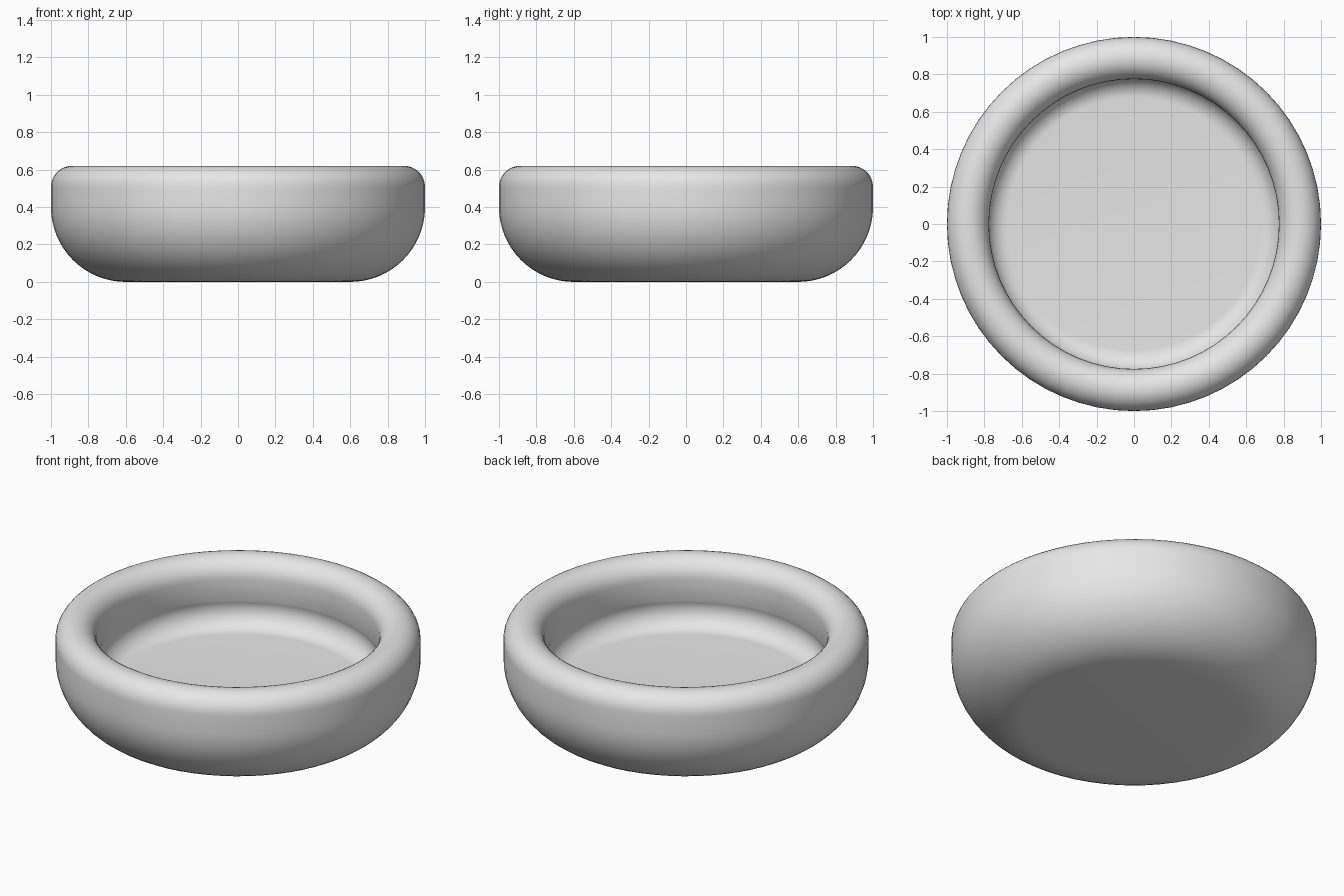
import bpy, bmesh
from math import sin, cos, pi, radians

if "Cube" in bpy.data.objects:
    bpy.data.objects.remove(bpy.data.objects["Cube"], do_unlink=True)


def arc(cx, cz, radius, start, end, steps):
    """Profile points (radius, height) along an arc, angles in degrees."""
    return [(cx + radius * cos(radians(start + (end - start) * i / steps)),
             cz + radius * sin(radians(start + (end - start) * i / steps)))
            for i in range(steps + 1)]


def lathe(name, profile, segments, material):
    """Spin a profile around the vertical axis."""
    bm = bmesh.new()
    verts = [bm.verts.new((r, 0, z)) for r, z in profile]
    edges = [bm.edges.new(pair) for pair in zip(verts, verts[1:])]
    bmesh.ops.spin(bm, geom=verts + edges, cent=(0, 0, 0), axis=(0, 0, 1),
                   angle=2 * pi, steps=segments, use_merge=True)
    bmesh.ops.remove_doubles(bm, verts=bm.verts, dist=0.0001)
    bmesh.ops.recalc_face_normals(bm, faces=bm.faces)
    mesh = bpy.data.meshes.new(name)
    bm.to_mesh(mesh)
    bm.free()
    mesh.materials.append(material)
    obj = bpy.data.objects.new(name, mesh)
    bpy.context.collection.objects.link(obj)
    bpy.ops.object.select_all(action="DESELECT")
    obj.select_set(True)
    bpy.context.view_layer.objects.active = obj
    bpy.ops.object.shade_smooth_by_angle(angle=radians(35))
    return obj


grey = bpy.data.materials.new("light_grey")
grey.use_nodes = True
grey.diffuse_color = (0.8, 0.8, 0.8, 1)
grey.node_tree.nodes["Principled BSDF"].inputs["Base Color"].default_value = (0.8, 0.8, 0.8, 1)

# Underside and rounded outer wall
profile = [(0, 0)] + arc(0.6, 0.4, 0.4, -90, 0, 16)
# Thick rounded rim
profile += arc(0.8875, 0.508, 0.1125, 0, 180, 16)
# Inner wall, slightly undercut hollow and flat floor
profile += arc(0.675, 0.335, 0.11, 24, -90, 14) + [(0, 0.225)]

lathe("bowl", profile, 64, grey)
